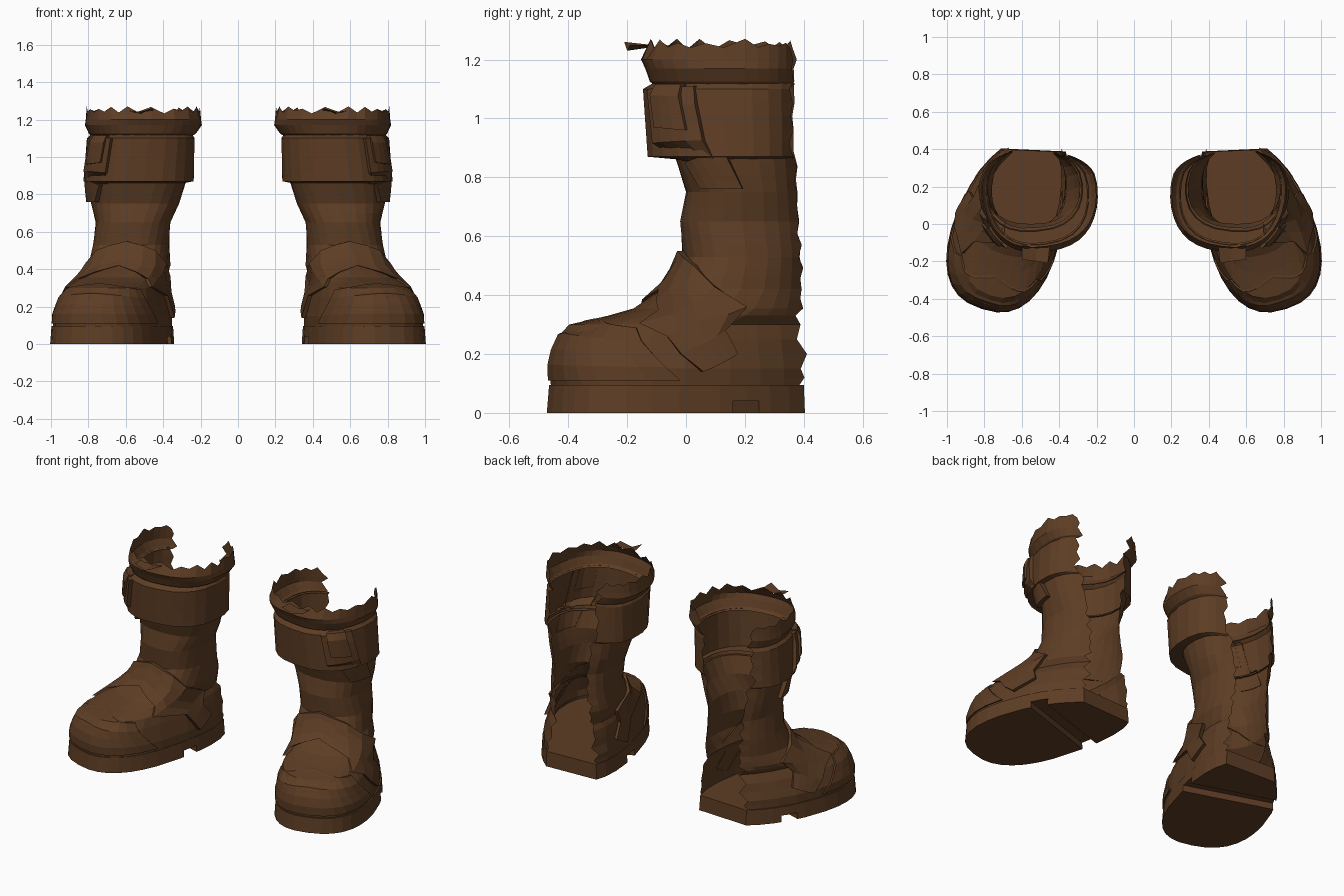
import bpy, bmesh, math, random
from mathutils import Matrix, Vector

random.seed(4)
cube = bpy.data.objects.get("Cube")
if cube:
    bpy.data.objects.remove(cube)

leather = bpy.data.materials.new("brown leather")
leather.use_nodes = True
BROWN = (0.11, 0.047, 0.018, 1)
leather.diffuse_color = BROWN
leather.node_tree.nodes["Principled BSDF"].inputs["Base Color"].default_value = BROWN

# Ring levels: z, centre x, centre y, half width, front length, back length, yaw
BODY = [
    (.09, .68, -.05, .278, .410, .54, 18),
    (.15, .68, -.05, .278, .418, .54, 18),
    (.25, .67, -.05, .250, .397, .53, 18),
    (.30, .655, -.04, .225, .360, .51, 18),
    (.33, .64, .05, .220, .315, .40, 17),
    (.355, .62, .10, .220, .275, .34, 16),
    (.42, .58, .16, .213, .24, .27, 13),
    (.53, .57, .20, .203, .21, .22, 8),
    (.65, .56, .20, .200, .22, .21, 3),
    (.75, .55, .21, .235, .21, .19, 0),
    (.88, .54, .21, .265, .25, .185, -5),
]
CUFF = [
    (.86, .54, .21, .250, .23, .185, -5),
    (.87, .535, .20, .297, .33, .19, -6),
    (1.10, .525, .20, .288, .345, .19, -8),
    (1.12, .52, .20, .272, .31, .19, -8),
]
RIM = [
    (1.11, .52, .20, .265, .30, .185, -8),
    (1.125, .515, .20, .285, .32, .19, -8),
    (1.17, .51, .20, .312, .335, .195, -8),
    (1.20, .51, .20, .307, .35, .195, -8),
    (1.25, .51, .20, .302, .32, .195, -8),
]
OPEN = 145   # the back of each boot is torn open beyond this angle


def spow(v, e=.8):
    return math.copysign(abs(v) ** e, v)


def level_at(levels, z):
    """Ring settings at height z."""
    for lo, hi in zip(levels, levels[1:]):
        if z <= hi[0]:
            t = max(0, (z - lo[0]) / (hi[0] - lo[0]))
            return [a + (b - a) * t for a, b in zip(lo, hi)]
    return list(levels[-1])


def surf(levels, deg, z, off=0):
    """Point on the boot wall; 0 degrees is the front, positive is the outer side."""
    _, cx, cy, w, f, b, yaw = level_at(levels, z)
    a, t = math.radians(yaw), math.radians(deg)
    c, s = spow(math.cos(t)), spow(math.sin(t))
    along = c * ((f if c > 0 else b) + off)
    # towards the heel the ring straightens and narrows a little
    back = min(0, c)
    turn = a * (1 + back)
    side = s * (w * (1 + .08 * back) + off)
    return Vector((cx + math.sin(a) * along + math.cos(turn) * side,
                   cy - math.cos(a) * along + math.sin(turn) * side, z))


def make(name, rows, caps=False):
    """Mesh from rows of points."""
    bm = bmesh.new()
    grid = [[bm.verts.new(p) for p in row] for row in rows]
    for lo, hi in zip(grid, grid[1:]):
        n = len(lo)
        for j in range(n if caps else n - 1):
            k = (j + 1) % n
            bm.faces.new((lo[j], lo[k], hi[k], hi[j]))
    if caps:
        bm.faces.new(grid[0][::-1])
        bm.faces.new(grid[-1])
    mesh = bpy.data.meshes.new(name)
    bm.to_mesh(mesh)
    bm.free()
    mesh.materials.append(leather)
    obj = bpy.data.objects.new(name, mesh)
    bpy.context.collection.objects.link(obj)
    return obj


def pair(obj):
    """Mirror a part to give the second boot."""
    mod = obj.modifiers.new("pair", 'MIRROR')
    mod.use_mirror_merge = False


def wall(name, levels, step=.04, cols=20, ragged_top=0):
    """Wall open at the back, with torn edges."""
    heights = [levels[0][0]]
    for lo, hi in zip(levels, levels[1:]):
        n = max(1, round((hi[0] - lo[0]) / step))
        heights += [lo[0] + (hi[0] - lo[0]) * (i + 1) / n for i in range(n)]
    rows = []
    for i, z in enumerate(heights):
        ends = [OPEN + random.uniform(-4, 2) + 5 * (i % 2) for _ in range(2)]
        row = []
        for j in range(cols + 1):
            u = 2 * j / cols - 1
            deg = u * OPEN
            if j in (0, cols):
                deg = math.copysign(ends[j // cols], u)
            p = surf(levels, deg, z)
            if ragged_top and z == heights[-1]:
                p.z += ragged_top * (.7 if j % 2 else -.6) * random.uniform(.2, 1.2)
            row.append(p)
        rows.append(row)
    pair(make(name, rows))


def patch(name, levels, low, high, off, n=8):
    """Raised strip; low and high each give (angle, z) pairs along an edge."""
    def edge(pts, u):
        x = u * (len(pts) - 1)
        i = min(int(x), len(pts) - 2)
        (a, z), (b, y) = pts[i], pts[i + 1]
        return a + (b - a) * (x - i), z + (y - z) * (x - i)

    us = [0] + [j / n for j in range(n + 1)] + [1]
    vs = (0, 0, .25, .5, .75, 1, 1)
    rows = []
    for r, v in enumerate(vs):
        row = []
        for j, u in enumerate(us):
            (a, z), (b, y) = edge(low, u), edge(high, u)
            sunk = r in (0, len(vs) - 1) or j in (0, len(us) - 1)
            row.append(surf(levels, a + (b - a) * v, z + (y - z) * v,
                            -.004 if sunk else off))
        rows.append(row)
    pair(make(name, rows))


# Boot walls
wall("boot_upper", BODY)
wall("cuff", CUFF, .05)
wall("cuff_rim", RIM, .05, 30, .025)

# Sole, with an arch groove cut across the underside
outline = [(0, .683, -.05, .290, .425, .55, 18), (.1, .683, -.05, .283, .417, .545, 18)]
angles = [OPEN * (2 * j / 24 - 1) for j in range(25)]
sole = make("sole", [[surf(outline, d, z) for d in angles] for z in (0, .085, .095)], True)
bm = bmesh.new()
bmesh.ops.create_cube(bm, size=1, matrix=Matrix.Translation((.62, .12, 0))
                      @ Matrix.Rotation(math.radians(18), 4, 'Z')
                      @ Matrix.Diagonal((1.2, .1, .08, 1)))
cut_mesh = bpy.data.meshes.new("arch_cutter")
bm.to_mesh(cut_mesh)
bm.free()
cutter = bpy.data.objects.new("arch_cutter", cut_mesh)
bpy.context.collection.objects.link(cutter)
cutter.hide_render = True
groove = sole.modifiers.new("arch", 'BOOLEAN')
groove.operation, groove.object, groove.solver = 'DIFFERENCE', cutter, 'EXACT'
bpy.context.view_layer.objects.active = sole
bpy.ops.object.modifier_apply(modifier="arch")
bpy.data.objects.remove(cutter)
pair(sole)

# Toe cap and instep strap
patch("toe_cap", BODY, [(-85, .11), (85, .11)], [(-62, .29), (0, .325), (62, .29)], .008, 12)
patch("instep_strap", BODY,
      [(-108, .14), (-100, .26), (-55, .35), (0, .42), (41, .35), (80, .26), (91, .14)],
      [(-120, .2), (-105, .36), (-42, .5), (0, .55), (40, .5), (95, .36), (104, .2)], .02, 12)

# Cuff flap, buckle and hanging strap end on the outer front
patch("cuff_flap", CUFF, [(38, .855), (78, .865)], [(36, 1.1), (72, 1.11)], .02, 4)
patch("buckle", CUFF, [(44, .97), (68, .96)], [(42, 1.115), (64, 1.115)], .032, 3)
patch("strap_end", BODY, [(52, .76), (88, .76)], [(45, .85), (82, .89)], .025, 4)

# Torn tab at the front of the rim
pair(make("rim_tab", [
    [Vector((.60, -.11, 1.25)), Vector((.52, -.13, 1.24)), Vector((.45, -.12, 1.25))],
    [Vector((.60, -.19, 1.25)), Vector((.52, -.20, 1.23)), Vector((.46, -.21, 1.26))]]))
